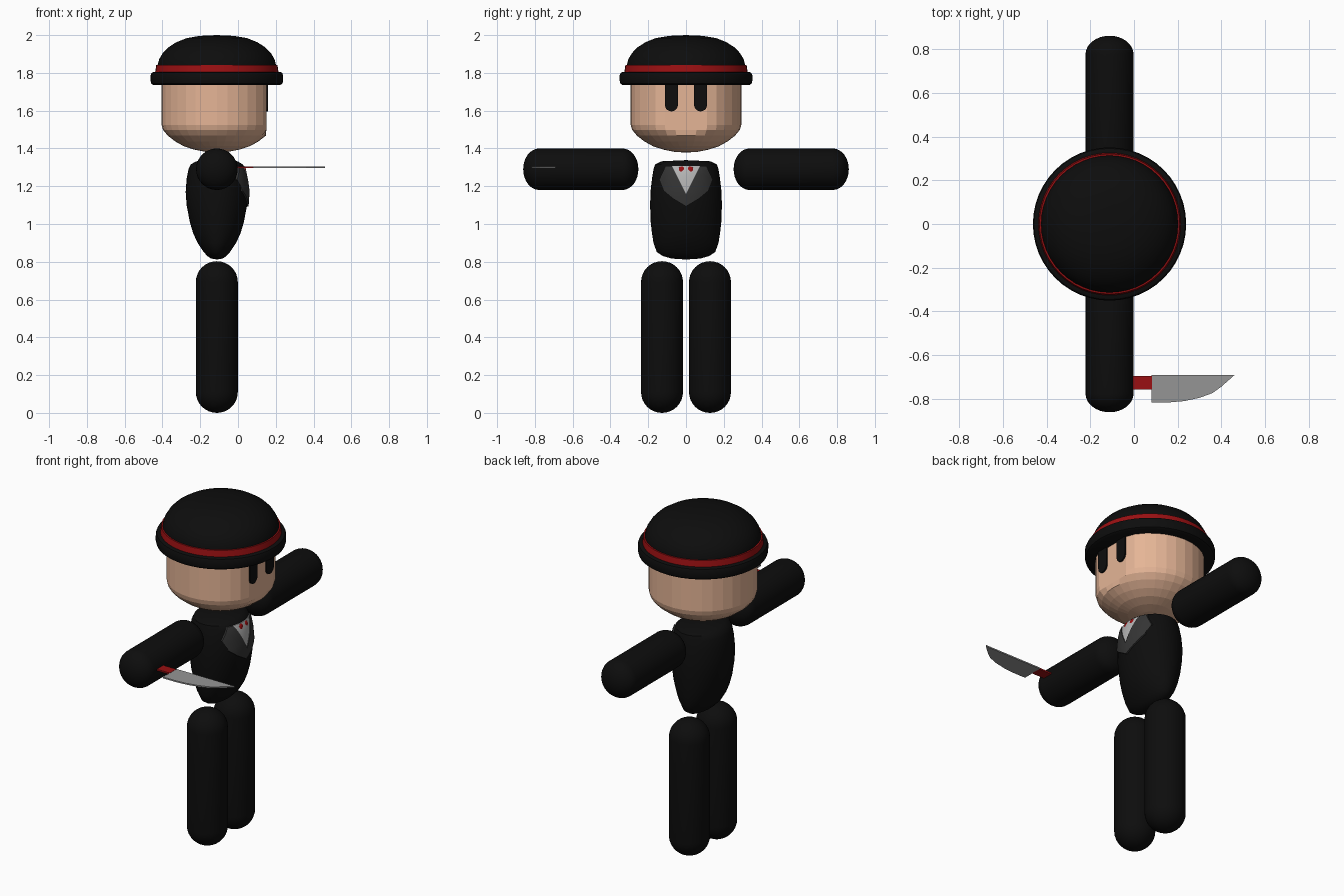
import bpy, bmesh, math
from mathutils import Matrix, Vector

if "Cube" in bpy.data.objects:
    bpy.data.objects.remove(bpy.data.objects["Cube"])

CX = -0.112  # body axis; the figure looks toward +x


def material(name, rgb):
    m = bpy.data.materials.new(name)
    m.diffuse_color = (*rgb, 1)
    m.use_nodes = True
    m.node_tree.nodes["Principled BSDF"].inputs["Base Color"].default_value = m.diffuse_color
    return m


BLACK = material("black", (0.004, 0.004, 0.004))
SKIN = material("skin", (0.78, 0.46, 0.305))
RED = material("red", (0.32, 0.005, 0.006))
LAPEL = material("dark grey", (0.035, 0.035, 0.035))
SHIRT = material("light grey", (0.46, 0.46, 0.46))
STEEL = material("steel", (0.30, 0.30, 0.30))


def finish(name, bm, mat, smooth=True):
    bmesh.ops.remove_doubles(bm, verts=bm.verts, dist=1e-5)
    bmesh.ops.recalc_face_normals(bm, faces=bm.faces)
    me = bpy.data.meshes.new(name)
    bm.to_mesh(me)
    bm.free()
    me.materials.append(mat)
    ob = bpy.data.objects.new(name, me)
    bpy.context.collection.objects.link(ob)
    if smooth:
        bpy.ops.object.select_all(action='DESELECT')
        ob.select_set(True)
        bpy.context.view_layer.objects.active = ob
        bpy.ops.object.shade_smooth_by_angle(angle=math.radians(40))
    return ob


def loft(name, rings, mat, matrix, segs=32, max_x=9, smooth=True):
    """Skin elliptical rings (rx, ry, z); zero radius closes to a pole."""
    bm = bmesh.new()
    loops = []
    for rx, ry, z in rings:
        loops.append([bm.verts.new((min(rx * math.cos(t), max_x), ry * math.sin(t), z))
                      for t in (2 * math.pi * i / segs for i in range(segs))])
    for a, b in zip(loops, loops[1:]):
        for i in range(segs):
            j = (i + 1) % segs
            bm.faces.new((a[i], a[j], b[j], b[i]))
    bm.transform(matrix)
    return finish(name, bm, mat, smooth)


def lathe(name, profile, mat, **kw):
    return loft(name, [(r, r, z) for r, z in profile], mat, Matrix.Translation((CX, 0, 0)), **kw)


def capsule(name, r, length, cap, matrix):
    n = 8
    arc = [(r * math.sin(a), cap * (1 - math.cos(a))) for a in
           (math.pi / 2 * i / n for i in range(n + 1))]
    prof = arc + [(q, length - z) for q, z in reversed(arc)]
    return loft(name, [(q, q, z) for q, z in prof], BLACK, matrix)


def plate(name, pts, mat, to_world, thick):
    """Extrude a flat outline; to_world maps (u, v, w) to a position."""
    bm = bmesh.new()
    lo = [bm.verts.new(to_world(u, v, 0)) for u, v in pts]
    hi = [bm.verts.new(to_world(u, v, thick)) for u, v in pts]
    bm.faces.new(lo)
    bm.faces.new(hi)
    for i in range(len(pts)):
        j = (i + 1) % len(pts)
        bm.faces.new((lo[i], lo[j], hi[j], hi[i]))
    return finish(name, bm, mat, False)


# Head, with the face side flattened
lathe("head", [(0, 1.378), (0.06, 1.382), (0.12, 1.394), (0.175, 1.412), (0.22, 1.437),
               (0.26, 1.468), (0.285, 1.498), (0.293, 1.525), (0.293, 1.76), (0, 1.76)],
      SKIN, max_x=0.262, smooth=False)

# Eyes
eye = [(0.034 * math.cos(a), 1.63 + 0.034 * math.sin(a)) for a in
       (math.pi + math.pi * i / 10 for i in range(11))] + [(0.034, 1.745), (-0.034, 1.745)]
for side, s in (("left", 1), ("right", -1)):
    plate(side + "_eye", eye, BLACK, lambda u, v, w: (0.149 + w, s * 0.077 + u, v), 0.009)

# Hat
lathe("hat_brim", [(0, 1.735), (0.335, 1.735), (0.347, 1.743), (0.351, 1.757), (0.351, 1.787),
                   (0.346, 1.80), (0.335, 1.805), (0, 1.805)], BLACK, segs=48)
lathe("hat_band", [(0.30, 1.80), (0.327, 1.80), (0.321, 1.841), (0.30, 1.843)], RED, segs=48)
lathe("hat_crown", [(0.315, 1.80), (0.314, 1.84), (0.305, 1.873), (0.286, 1.905), (0.257, 1.935),
                    (0.215, 1.962), (0.16, 1.984), (0.09, 1.996), (0, 2.0)], BLACK, segs=48)

# Torso
TORSO = [(0, 0, 0.812), (0.03, 0.075, 0.817), (0.05, 0.122, 0.830), (0.07, 0.155, 0.852),
         (0.102, 0.172, 0.90), (0.125, 0.18, 0.95), (0.143, 0.187, 1.01), (0.160, 0.19, 1.10),
         (0.165, 0.188, 1.17), (0.160, 0.180, 1.24), (0.150, 0.172, 1.29), (0.138, 0.164, 1.315),
         (0.11, 0.13, 1.332), (0, 0, 1.338)]
loft("torso", TORSO, BLACK, Matrix.Translation((CX, 0, 0)))


def chest_x(y, z):
    """Front surface of the torso at (y, z)."""
    for (b0, a0, z0), (b1, a1, z1) in zip(TORSO, TORSO[1:]):
        if z0 <= z <= z1:
            t = (z - z0) / (z1 - z0)
            a, b = a0 + (a1 - a0) * t, b0 + (b1 - b0) * t
            return CX + b * math.sqrt(max(0, 1 - (y / a) ** 2))
    return CX


def chest_plate(name, pts, mat, lift):
    """Outline in (y, z), subdivided and draped over the chest."""
    bm = bmesh.new()
    f = bm.faces.new([bm.verts.new((0, y, z)) for y, z in pts])
    bmesh.ops.triangulate(bm, faces=[f])
    bmesh.ops.subdivide_edges(bm, edges=bm.edges, cuts=5, use_grid_fill=True)
    top = bm.faces[:]
    for v in bm.verts:
        v.co.x = chest_x(v.co.y, v.co.z) + lift
    ext = bmesh.ops.extrude_face_region(bm, geom=top, use_keep_orig=True)
    for v in ext["geom"]:
        if isinstance(v, bmesh.types.BMVert):
            v.co.x -= lift + 0.002
    return finish(name, bm, mat)


# Shirt front and lapels
chest_plate("shirt_front", [(-0.082, 1.308), (0.082, 1.308), (0, 1.15)], SHIRT, 0.004)
lapel = [(0.075, 1.308), (0.108, 1.308), (0.142, 1.235), (0.112, 1.215), (0.118, 1.175),
         (0.07, 1.135), (0, 1.093), (0, 1.158)]
for side, s in (("left", 1), ("right", -1)):
    chest_plate(side + "_lapel", [(s * y, z) for y, z in lapel], LAPEL, 0.0085)
    # Bow tie half
    bm = bmesh.new()
    bmesh.ops.create_uvsphere(bm, u_segments=16, v_segments=10, radius=1,
                              matrix=Matrix.Translation((0.03, s * 0.022, 1.28))
                              @ Matrix.Diagonal((0.013, 0.022, 0.026, 1)))
    finish(side + "_bow_tie", bm, RED)
    # Limbs
    capsule(side + "_leg", 0.111, 0.803, 0.11, Matrix.Translation((CX, s * 0.127, 0)))
    capsule(side + "_arm", 0.11, 0.61, 0.085, Matrix.Translation((CX, s * 0.252, 1.29))
            @ Matrix.Rotation(-s * math.pi / 2, 4, 'X'))

# Knife held in the right hand
flat = lambda u, v, w: (u, v, 1.296 + w)
plate("knife_handle", [(-0.08, -0.757), (0.082, -0.757), (0.082, -0.696), (-0.08, -0.696)],
      RED, flat, 0.009)
plate("knife_blade", [(0.08, -0.817), (0.16, -0.817), (0.23, -0.811), (0.30, -0.796), (0.36, -0.774),
                      (0.40, -0.745), (0.46, -0.692), (0.08, -0.692)], STEEL, flat, 0.008)
